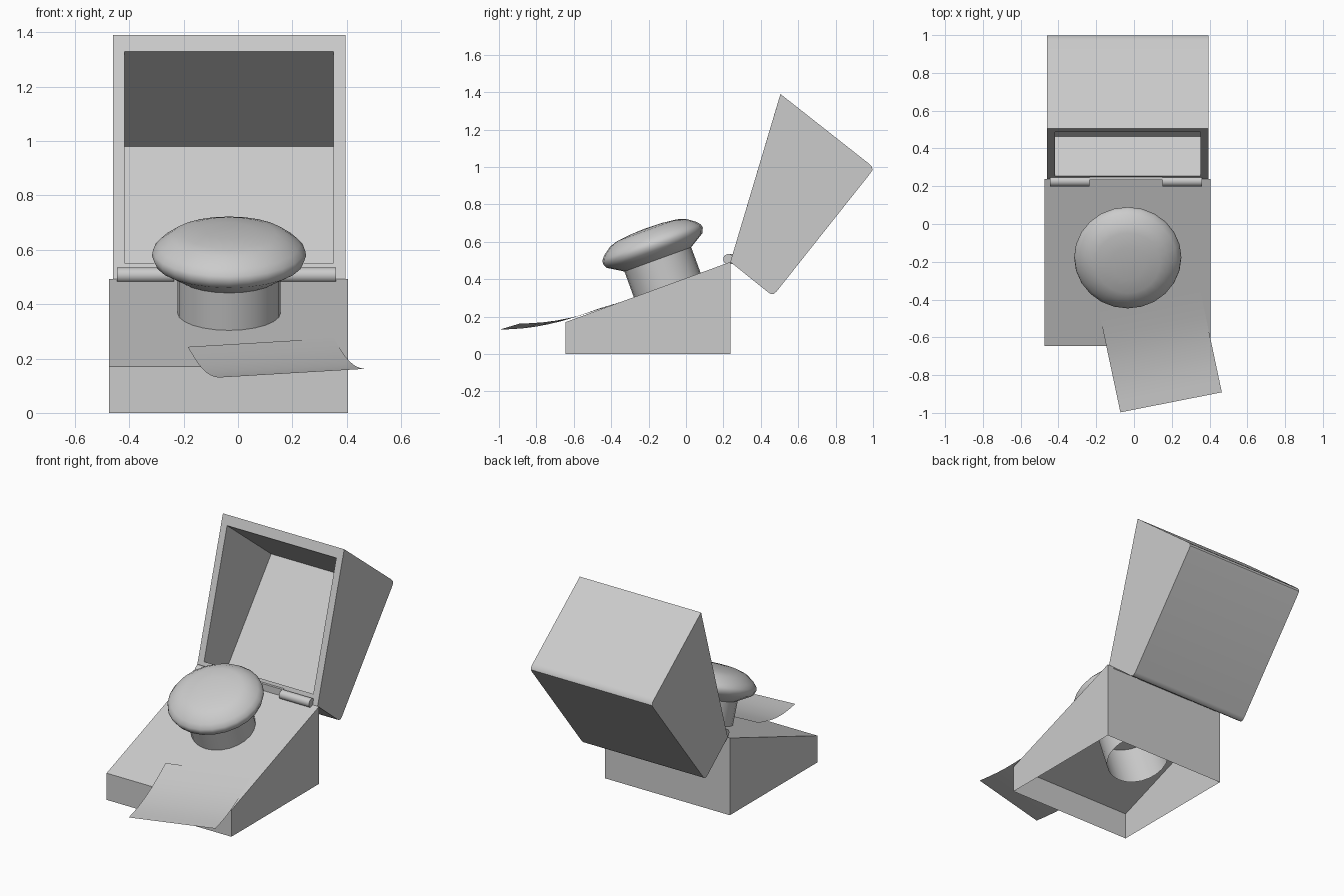
import bpy, bmesh, math
from mathutils import Matrix, Vector

if "Cube" in bpy.data.objects:
    bpy.data.objects.remove(bpy.data.objects["Cube"])


def make(name, bm, smooth=None, recalc=True):
    if recalc:
        bmesh.ops.recalc_face_normals(bm, faces=bm.faces)
    me = bpy.data.meshes.new(name)
    bm.to_mesh(me)
    bm.free()
    ob = bpy.data.objects.new(name, me)
    bpy.context.collection.objects.link(ob)
    if smooth:
        bpy.ops.object.select_all(action='DESELECT')
        ob.select_set(True)
        bpy.context.view_layer.objects.active = ob
        bpy.ops.object.shade_smooth_by_angle(angle=math.radians(smooth))
    return ob


def side_profile(bm, pts, x0, x1, caps=True):
    """Sweep an open (y, z) profile along x; returns the two end rows."""
    a = [bm.verts.new((x0, y, z)) for y, z in pts]
    b = [bm.verts.new((x1, y, z)) for y, z in pts]
    for i in range(len(pts) - 1):
        bm.faces.new((a[i], a[i + 1], b[i + 1], b[i]))
    if caps:
        bm.faces.new(a)
        bm.faces.new(b)
    return a, b


# wedge base, hollow and open underneath
bm = bmesh.new()
side_profile(bm, [(-0.645, 0), (-0.645, 0.17), (0.237, 0.492), (0.237, 0)], -0.475, 0.405)
make("wedge_base", bm)

# open lid: outer shell, inner cavity and a rim joining them
bm = bmesh.new()
outer = [(0.505, 1.39), (0.975, 1.02), (0.993, 1.003), (0.998, 0.985), (0.985, 0.965),
         (0.485, 0.335), (0.47, 0.322), (0.455, 0.32), (0.435, 0.333), (0.237, 0.492)]
inner = [(0.487, 1.33), (0.931, 0.98), (0.464, 0.393), (0.255, 0.552)]
oa, ob_ = side_profile(bm, outer, -0.46, 0.395)
ia, ib = side_profile(bm, inner, -0.418, 0.352)
rim_o = (oa[0], ob_[0], ob_[-1], oa[-1])
rim_i = (ia[0], ib[0], ib[-1], ia[-1])
for k in range(4):
    n = (k + 1) % 4
    bm.faces.new((rim_o[k], rim_o[n], rim_i[n], rim_i[k]))
make("lid", bm, smooth=40)

# hinge knuckles at both ends and the leaf between them
for name, x0, x1 in (("hinge_left", -0.445, -0.235), ("hinge_right", 0.15, 0.36)):
    bm = bmesh.new()
    bmesh.ops.create_cone(bm, cap_ends=True, segments=16, radius1=0.028, radius2=0.028, depth=x1 - x0,
                          matrix=Matrix.Translation(((x0 + x1) / 2, 0.227, 0.507)) @ Matrix.Rotation(math.pi / 2, 4, 'Y'))
    make(name, bm, smooth=40)
bm = bmesh.new()
bmesh.ops.create_cube(bm, size=1, matrix=Matrix.Translation((-0.0425, 0.244, 0.507)) @ Matrix.Diagonal((0.385, 0.02, 0.054, 1)))
make("hinge_middle", bm)

# mushroom button on a tube, square to the slope
prof = [(0.19, -0.28), (0.19, 0.148), (0.272, 0.198), (0.284, 0.225), (0.28, 0.245), (0.26, 0.268),
        (0.215, 0.3), (0.17, 0.314), (0.09, 0.323), (0, 0.326)]
bm = bmesh.new()
vs = [bm.verts.new((r, 0, z)) for r, z in prof]
es = [bm.edges.new(p) for p in zip(vs, vs[1:])]
bmesh.ops.spin(bm, geom=vs + es, cent=(0, 0, 0), axis=(0, 0, 1), angle=math.tau, steps=24)
bmesh.ops.remove_doubles(bm, verts=bm.verts, dist=0.0005)
bmesh.ops.transform(bm, verts=bm.verts, matrix=Matrix.Translation((-0.033, -0.1, 0.367)) @ Matrix.Rotation(math.radians(20), 4, 'X'))
make("push_button", bm, smooth=40)

# curled sheet of paper lying on the lower slope
bm = bmesh.new()
heights = [0.243, 0.219, 0.197, 0.176, 0.160, 0.147, 0.138, 0.133, 0.130]
rows = []
for i, z in enumerate(heights):
    p = Vector((-0.185, -0.465, z)) + Vector((0.113, -0.532, 0)) * (i / 8)
    rows.append((bm.verts.new(p), bm.verts.new(p + Vector((0.537, 0.106, 0.032)))))
for (a, b), (c, d) in zip(rows, rows[1:]):
    bm.faces.new((a, c, d, b))
make("paper_sheet", bm, smooth=40, recalc=False)
